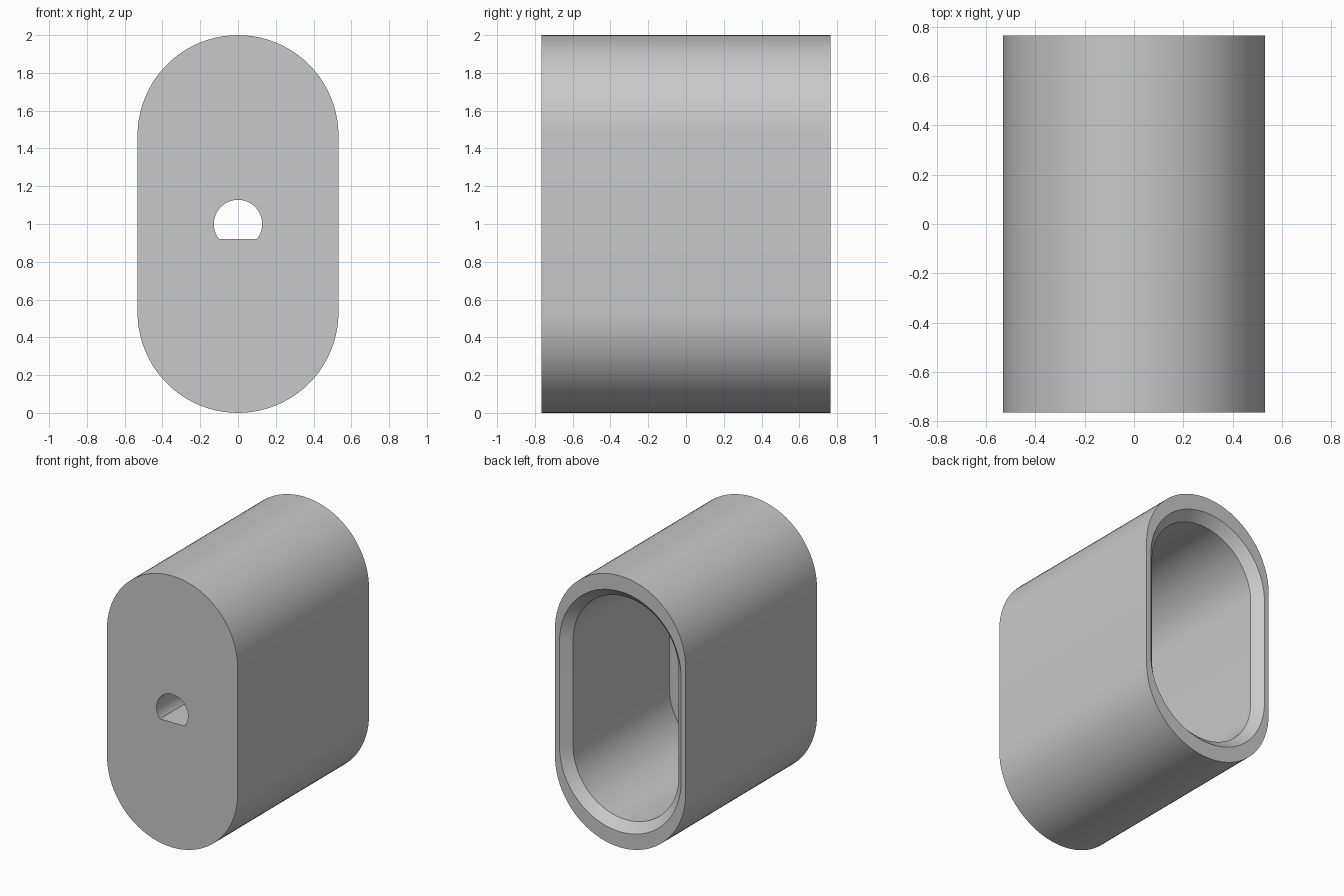
import bpy, bmesh
from math import sin, cos, pi, asin, radians

cube = bpy.data.objects.get("Cube")
if cube:
    bpy.data.objects.remove(cube)

STEPS = 40                      # segments per half circle
FRONT, BACK, FLOOR = -0.765, 0.765, -0.42
CHAMFER = 0.065

grey = bpy.data.materials.new("plain grey")
colour = (0.58, 0.58, 0.58, 1)
grey.diffuse_color = colour
grey.use_nodes = True
grey.node_tree.nodes["Principled BSDF"].inputs["Base Color"].default_value = colour

bm = bmesh.new()


def ring(points, y):
    """Closed loop of vertices at depth y."""
    return [bm.verts.new((x, y, z)) for x, z in points]


def slot(radius, offset):
    """Upright outline: two half circles joined by straight sides."""
    pts = []
    for start, shift in ((0, offset), (pi, -offset)):
        for i in range(STEPS + 1):
            a = start + pi * i / STEPS
            pts.append((radius * cos(a), 1 + shift + radius * sin(a)))
    return pts


def d_hole(radius, drop):
    """Circle with a flat cut across the bottom."""
    a0 = asin(-drop / radius)
    sweep = pi - 2 * a0
    angles = [a0 + sweep * i / STEPS for i in range(STEPS + 1)]
    return [(radius * cos(a), 1 + radius * sin(a)) for a in angles]


def bridge(a, b):
    """Quads between two loops of equal length."""
    for i in range(len(a)):
        j = (i + 1) % len(a)
        bm.faces.new((a[i], a[j], b[j], b[i]))


def plate(outer, inner):
    """Flat end wall with a hole in it."""
    edges = []
    for loop in (outer, inner):
        for i in range(len(loop)):
            pair = (loop[i - 1], loop[i])
            edges.append(bm.edges.get(pair) or bm.edges.new(pair))
    bmesh.ops.triangle_fill(bm, edges=edges, use_beauty=True)


# Outer shell, back rim, chamfered mouth and deep pocket
shell = [
    ring(slot(0.532, 0.468), FRONT),
    ring(slot(0.532, 0.468), BACK),
    ring(slot(0.495, 0.39), BACK),
    ring(slot(0.495 - CHAMFER, 0.39), BACK - CHAMFER),
    ring(slot(0.495 - CHAMFER, 0.39), FLOOR),
]
for a, b in zip(shell, shell[1:]):
    bridge(a, b)

# Shaft hole with a flat, through the thick front wall
hole_front = ring(d_hole(0.128, 0.08), FRONT)
hole_back = ring(d_hole(0.128, 0.08), FLOOR)
bridge(hole_front, hole_back)
plate(shell[0], hole_front)
plate(shell[-1], hole_back)

bmesh.ops.recalc_face_normals(bm, faces=bm.faces)
mesh = bpy.data.meshes.new("housing")
bm.to_mesh(mesh)
bm.free()
mesh.materials.append(grey)

housing = bpy.data.objects.new("housing", mesh)
bpy.context.collection.objects.link(housing)
bpy.ops.object.select_all(action="DESELECT")
housing.select_set(True)
bpy.context.view_layer.objects.active = housing
bpy.ops.object.shade_smooth_by_angle(angle=radians(30))
